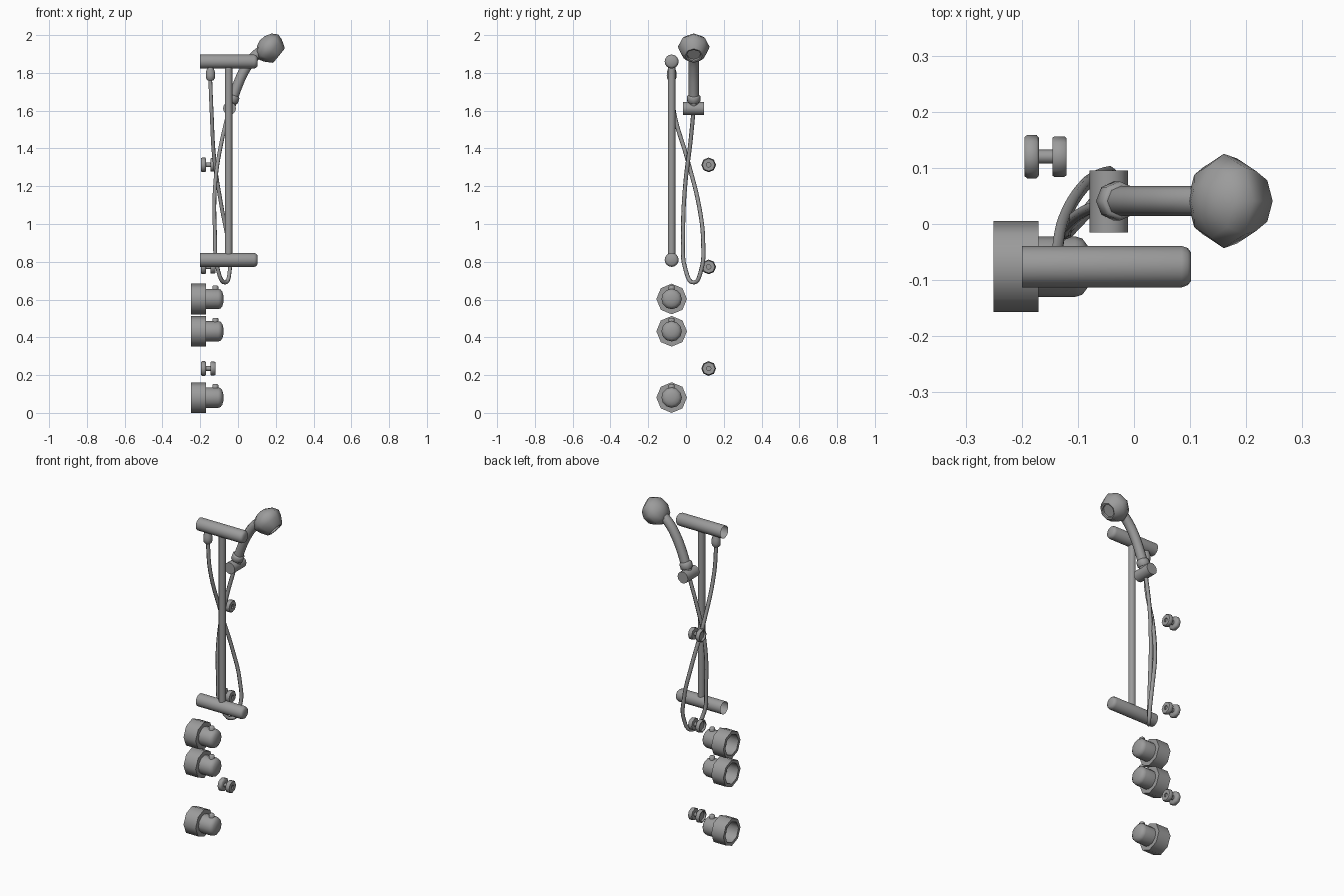
import bpy, bmesh, math
from mathutils import Vector

if "Cube" in bpy.data.objects:
    bpy.data.objects.remove(bpy.data.objects["Cube"])

grey = bpy.data.materials.new("dark_grey")
grey.diffuse_color = (0.33, 0.33, 0.33, 1)
grey.use_nodes = True
grey.node_tree.nodes["Principled BSDF"].inputs["Base Color"].default_value = grey.diffuse_color


def finish(name, bm, angle):
    bmesh.ops.recalc_face_normals(bm, faces=bm.faces)
    me = bpy.data.meshes.new(name)
    bm.to_mesh(me)
    bm.free()
    me.materials.append(grey)
    ob = bpy.data.objects.new(name, me)
    bpy.context.collection.objects.link(ob)
    bpy.ops.object.select_all(action='DESELECT')
    ob.select_set(True)
    bpy.context.view_layer.objects.active = ob
    bpy.ops.object.shade_smooth_by_angle(angle=math.radians(angle))
    return ob


def lathe(name, profile, origin, axis, segs=16, angle=50):
    """Revolve (distance along axis, radius) points around an axis; radius 0 closes an end."""
    o, d = Vector(origin), Vector(axis).normalized()
    u = Vector((0, 1, 0)) if abs(d.y) < 0.9 else Vector((0, 0, 1))
    v = d.cross(u)
    bm = bmesh.new()
    rings = []
    for t, r in profile:
        n = segs if r > 0 else 1
        rings.append([bm.verts.new(o + d * t + (u * math.cos(a) + v * math.sin(a)) * r)
                      for a in (2 * math.pi * i / segs for i in range(n))])
    for a, b in zip(rings, rings[1:]):
        for i in range(segs):
            j = (i + 1) % segs
            quad = [a[i % len(a)], a[j % len(a)], b[j % len(b)], b[i % len(b)]]
            bm.faces.new(list(dict.fromkeys(quad)))
    return finish(name, bm, angle)


def tube(name, points, radius, res_u=5, res_v=1):
    """Smooth tube through points."""
    cu = bpy.data.curves.new(name, 'CURVE')
    cu.dimensions = '3D'
    cu.bevel_depth, cu.bevel_resolution, cu.resolution_u = radius, res_v, res_u
    cu.use_fill_caps = True
    cu.materials.append(grey)
    sp = cu.splines.new('BEZIER')
    sp.bezier_points.add(len(points) - 1)
    for bp, p in zip(sp.bezier_points, points):
        bp.co = p
        bp.handle_left_type = bp.handle_right_type = 'AUTO'
    ob = bpy.data.objects.new(name, cu)
    bpy.context.collection.objects.link(ob)
    return ob


X, Y, Z = (1, 0, 0), (0, 1, 0), (0, 0, 1)
RAIL_Y = -0.076
HAND_Y = 0.041

# wall brackets, open toward the wall
for name, z in (("lower_bracket", 0.81), ("upper_bracket", 1.86)):
    lathe(name, [(-0.2, 0.037), (0.085, 0.037), (0.096, 0.033), (0.102, 0.025), (0.102, 0)],
          (0, RAIL_Y, z), X, 16)

# riser rail
lathe("riser_rail", [(0.81, 0.02), (1.86, 0.02)], (-0.05, RAIL_Y, 0), Z, 12)

# control knobs: hollow octagonal collar, rounded handle and pin
for i, z in enumerate((0.081, 0.432, 0.603)):
    o = (0, RAIL_Y, z)
    lathe(f"knob_collar_{i}", [(-0.18, 0), (-0.18, 0.062), (-0.25, 0.062), (-0.25, 0.081),
                               (-0.17, 0.081), (-0.17, 0)], o, X, 8, 50)
    lathe(f"knob_handle_{i}", [(-0.172, 0.054), (-0.105, 0.054), (-0.092, 0.05),
                               (-0.083, 0.038), (-0.078, 0.02), (-0.077, 0)], o, X, 12, 50)
    lathe(f"knob_pin_{i}", [(0.04, 0.016), (0.066, 0.016), (0.071, 0.011), (0.071, 0)],
          (-0.12, RAIL_Y, z), Z, 8)

# body jets: two discs on a stem
for i, z in enumerate((0.235, 0.773, 1.313)):
    lathe(f"body_jet_{i}", [(-0.185, 0), (-0.185, 0.026), (-0.195, 0.03), (-0.195, 0.035),
                            (-0.19, 0.039), (-0.174, 0.039), (-0.169, 0.033), (-0.169, 0.0125),
                            (-0.145, 0.0125), (-0.145, 0.034), (-0.142, 0.036), (-0.124, 0.036),
                            (-0.12, 0.033), (-0.12, 0.012), (-0.128, 0.012), (-0.128, 0)],
          (0, 0.12, z), X, 8, 50)

# hand shower holder
lathe("holder", [(-0.015, 0), (-0.015, 0.034), (0.095, 0.034), (0.095, 0)],
      (-0.045, 0, 1.612), Y, 16)

# hand shower nut, handle and head
lathe("handset_nut", [(-0.02, 0), (-0.02, 0.03), (-0.014, 0.035), (0.014, 0.035),
                      (0.02, 0.029), (0.02, 0)], (-0.03, HAND_Y, 1.663), (0.35, 0, 1), 8, 50)
tube("handset_handle", [(-0.038, HAND_Y, 1.633), (-0.005, HAND_Y, 1.728), (0.037, HAND_Y, 1.818),
                        (0.085, HAND_Y, 1.885), (0.145, HAND_Y, 1.932)], 0.027, 4, 2)
lathe("handset_head", [(-0.056, 0), (-0.05, 0.032), (-0.03, 0.066), (0, 0.084), (0.03, 0.076),
                       (0.07, 0.052), (0.074, 0.046), (0.072, 0.038), (0.062, 0.036), (0.062, 0)],
      (0.16, HAND_Y, 1.938), (0.78, 0, -0.63), 8, 50)

# hose connector and looping hose
lathe("hose_connector", [(1.76, 0), (1.76, 0.016), (1.77, 0.024), (1.785, 0.026), (1.805, 0.025),
                         (1.82, 0.02), (1.845, 0.015)], (-0.146, RAIL_Y, 0), Z, 10)
tube("hose", [(-0.147, -0.075, 1.77), (-0.14, -0.065, 1.6), (-0.125, 0.008, 1.34),
              (-0.085, 0.072, 1.08), (-0.052, 0.091, 0.9), (-0.043, 0.081, 0.76),
              (-0.068, 0.042, 0.69), (-0.107, -0.003, 0.76), (-0.122, -0.015, 0.95),
              (-0.12, -0.003, 1.22), (-0.09, 0.022, 1.42), (-0.048, 0.04, 1.6)], 0.011, 6, 1)
